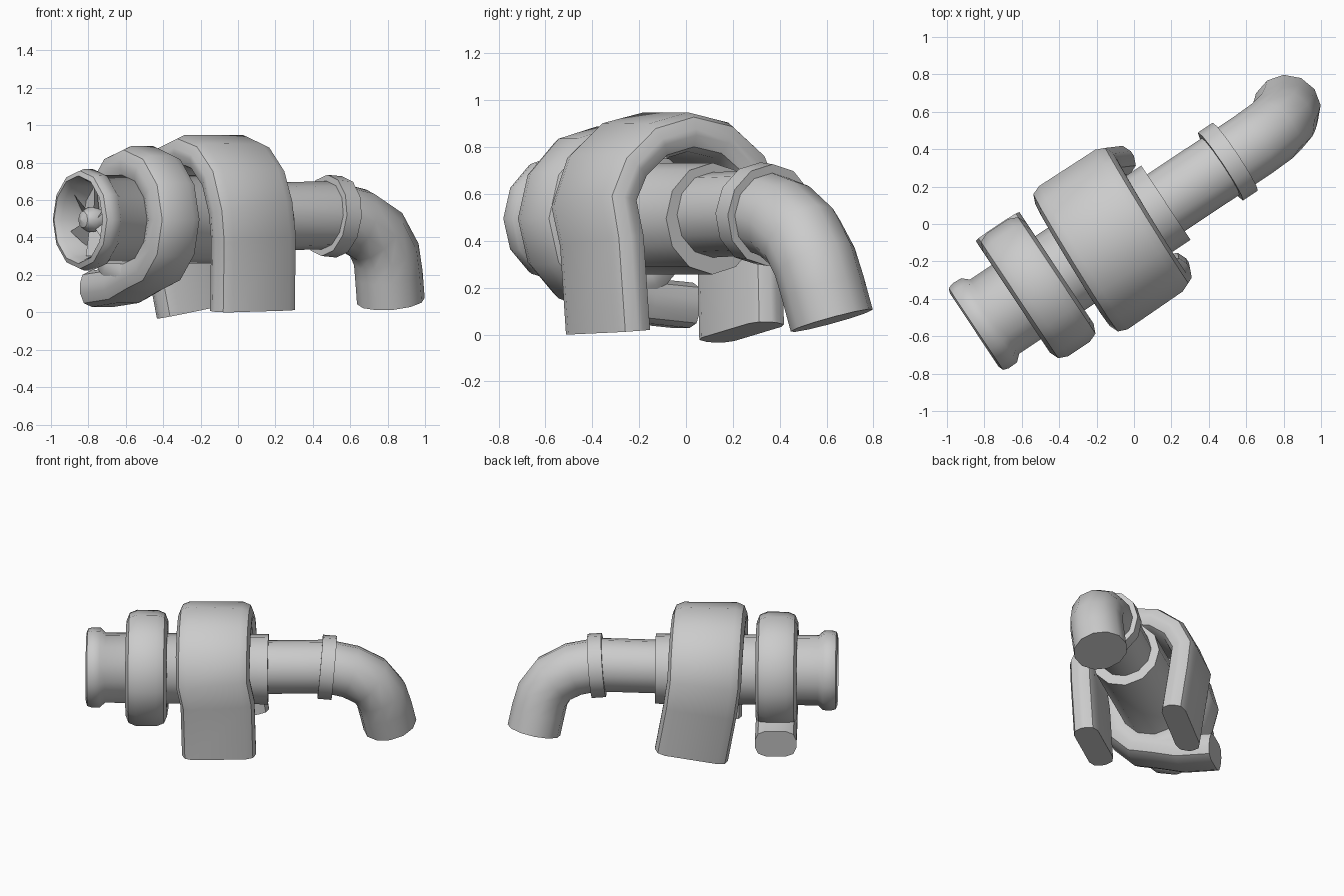
import bpy, bmesh, math
from mathutils import Vector, Matrix

if "Cube" in bpy.data.objects:
    bpy.data.objects.remove(bpy.data.objects["Cube"], do_unlink=True)

# The shaft runs diagonally: local x is along the shaft, y across, z up
TURN = Matrix.Rotation(math.radians(33.6), 4, "Z")
AXIS_Z = 0.495

metal = bpy.data.materials.new("grey_metal")
metal.use_nodes = True
metal.diffuse_color = (0.6, 0.6, 0.6, 1)
metal.node_tree.nodes["Principled BSDF"].inputs["Base Color"].default_value = (0.6, 0.6, 0.6, 1)


def finish(name, bm, smooth=True):
    bmesh.ops.remove_doubles(bm, verts=bm.verts, dist=0.0005)
    bmesh.ops.recalc_face_normals(bm, faces=bm.faces)
    bmesh.ops.transform(bm, matrix=TURN, verts=bm.verts)
    mesh = bpy.data.meshes.new(name)
    bm.to_mesh(mesh)
    bm.free()
    mesh.materials.append(metal)
    obj = bpy.data.objects.new(name, mesh)
    bpy.context.scene.collection.objects.link(obj)
    if smooth:
        bpy.ops.object.select_all(action="DESELECT")
        obj.select_set(True)
        bpy.context.view_layer.objects.active = obj
        bpy.ops.object.shade_smooth_by_angle(angle=math.radians(42))
    return obj


def bridge(bm, rings):
    for r0, r1 in zip(rings, rings[1:]):
        n = len(r0)
        for i in range(n):
            j = (i + 1) % n
            bm.faces.new((r0[i], r0[j], r1[j], r1[i]))


def circle(r, n=12):
    return [(r * math.cos(2 * math.pi * i / n), r * math.sin(2 * math.pi * i / n)) for i in range(n)]


def rounded(half_w, half_h, corner, steps=3):
    pts = []
    for k, (sx, sy) in enumerate(((1, 1), (-1, 1), (-1, -1), (1, -1))):
        for i in range(steps):
            a = math.pi / 2 * (k + i / (steps - 1))
            pts.append((sx * (half_w - corner) + corner * math.cos(a),
                        sy * (half_h - corner) + corner * math.sin(a)))
    return pts


def sweep(name, path, section, side):
    """Carry a cross-section along a path; side is the section's first axis."""
    path = [Vector(p) for p in path]
    bm = bmesh.new()
    rings = []
    for i, p in enumerate(path):
        tangent = (path[min(i + 1, len(path) - 1)] - path[max(i - 1, 0)]).normalized()
        normal = tangent.cross(Vector(side)).normalized()
        across = normal.cross(tangent)
        rings.append([bm.verts.new(p + across * a + normal * b) for a, b in section])
    bridge(bm, rings)
    bm.faces.new(rings[0])
    bm.faces.new(rings[-1])
    return finish(name, bm)


def lathe(name, profile, n=12):
    bm = bmesh.new()
    rings = [[bm.verts.new((s, a, AXIS_Z + b)) for a, b in circle(r, n)] for s, r in profile]
    bridge(bm, rings)
    return finish(name, bm)


# Main housing with flared, hollow intake
lathe("housing", [(-0.86, 0.001), (-0.86, 0.2), (-0.99, 0.215), (-1.025, 0.235), (-1.015, 0.262),
                  (-0.985, 0.272), (-0.93, 0.27), (-0.895, 0.238), (0.205, 0.238), (0.205, 0.001)])

# Fan hub and blades in the intake
lathe("fan_hub", [(-1.01, 0.001), (-0.995, 0.045), (-0.95, 0.07), (-0.9, 0.06), (-0.85, 0.06)], 10)
bm = bmesh.new()
for k in range(6):
    spin = Matrix.Translation((0, 0, AXIS_Z)) @ Matrix.Rotation(k * math.pi / 3, 4, "X")
    corners = [(-0.94, -0.02, 0.04), (-0.95, -0.04, 0.195), (-0.87, 0.06, 0.195), (-0.87, 0.03, 0.04)]
    bm.faces.new([bm.verts.new(spin @ Vector(c)) for c in corners])
finish("fan_blades", bm, smooth=False)

# Compressor scroll: once round the housing, then out along the bottom
scroll = []
for i in range(13):
    a = math.radians(-90 + 30 * i)
    scroll.append((-0.615, 0.297 * math.cos(a), AXIS_Z + 0.297 * math.sin(a)))
scroll += [(-0.615, 0.16, 0.145), (-0.615, 0.39, 0.125)]
sweep("compressor_scroll", scroll, rounded(0.14, 0.097, 0.07), (1, 0, 0))

# Turbine arch: a broad band over the housing with two legs
arch = [(-0.12, -0.32, 0.01), (-0.13, -0.345, 0.4)]
for i in range(7):
    a = math.radians(170 - 160 * i / 6)
    arch.append((-0.145 - 0.01 * math.sin(a) + 0.015 * math.cos(a), 0.37 * math.cos(a), 0.495 + 0.37 * math.sin(a)))
arch += [(-0.105, 0.345, 0.36), (-0.045, 0.315, 0.01)]
sweep("turbine_arch", arch, rounded(0.25, 0.084, 0.07), (1, 0, 0))

# Exhaust pipe ending in a downward elbow
pipe = [(0.15, 0, 0.51), (0.6, 0, 0.52), (0.76, 0, 0.485), (0.89, 0.005, 0.415),
        (0.965, 0.02, 0.31), (0.995, 0.04, 0.2), (1.025, 0.066, 0.06)]
sweep("exhaust_pipe", pipe, circle(0.182), (0, 1, 0))

# Pipe clamp
sweep("pipe_clamp", [(0.555, 0, 0.518), (0.65, 0, 0.51)], circle(0.218), (0, 1, 0))
